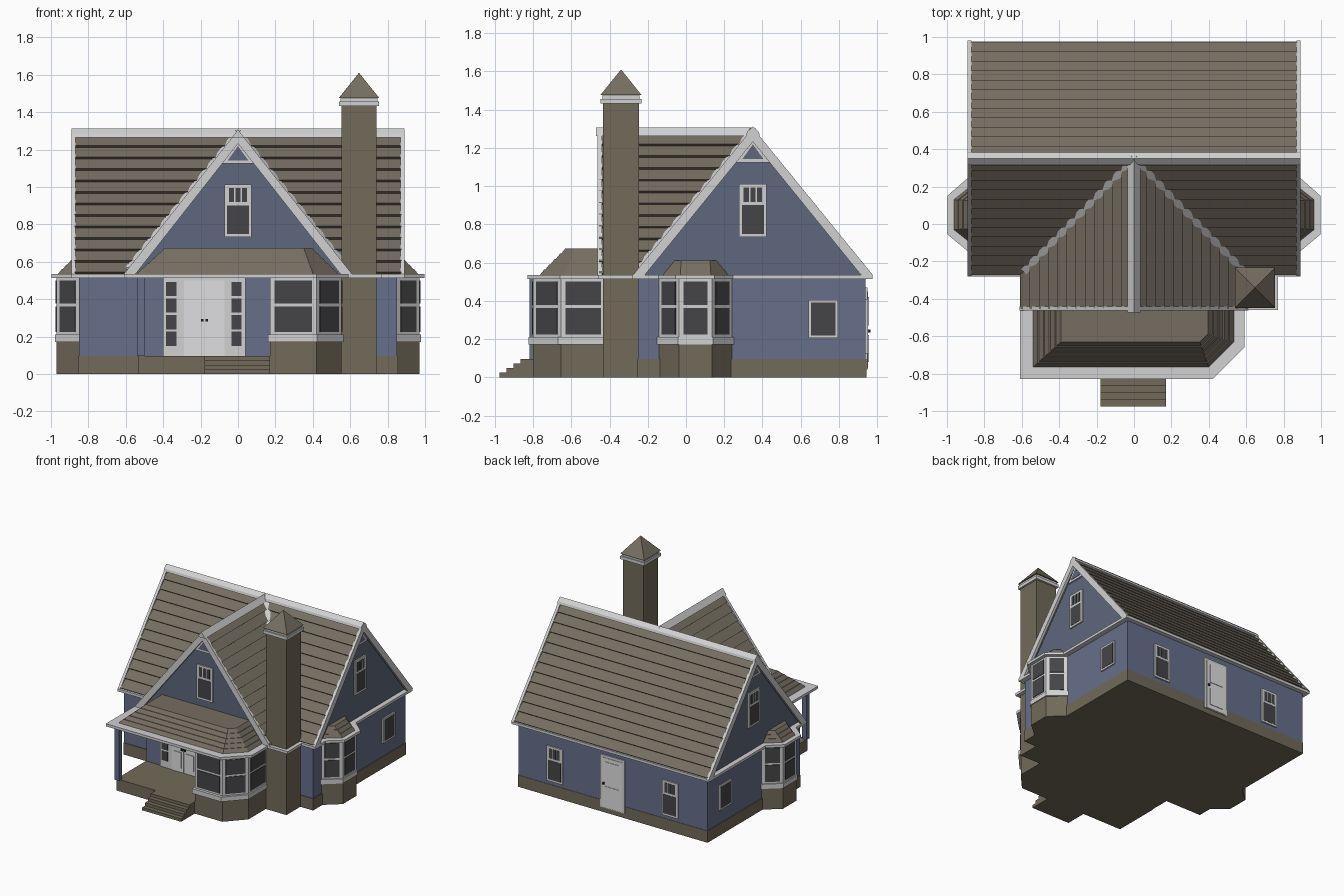
import bpy, bmesh, math
from mathutils import Vector

if "Cube" in bpy.data.objects:
    bpy.data.objects.remove(bpy.data.objects["Cube"])

# ---- colours
COL = {
    "roof_taupe": (0.18, 0.155, 0.12), "stone_taupe": (0.165, 0.145, 0.10),
    "wall_blue": (0.135, 0.16, 0.26), "gable_slate": (0.11, 0.135, 0.20),
    "trim_grey": (0.64, 0.64, 0.65), "door_white": (0.74, 0.74, 0.75),
    "glass_dark": (0.06, 0.06, 0.065), "knob_black": (0.02, 0.02, 0.02),
}
MAT = {}
for k, c in COL.items():
    MAT[k] = bpy.data.materials.new(k)
    MAT[k].diffuse_color = (*c, 1)

parts = {}


def loft(name, mat, ring_a, ring_b):
    """Solid between two rings with equal point counts, added to a named part."""
    bm = parts.setdefault(name, (mat, bmesh.new()))[1]
    a = [bm.verts.new(p) for p in ring_a]
    b = [bm.verts.new(p) for p in ring_b]
    n = len(a)
    fs = [bm.faces.new(a[::-1]), bm.faces.new(b)]
    fs += [bm.faces.new((a[i], a[(i + 1) % n], b[(i + 1) % n], b[i])) for i in range(n)]
    bmesh.ops.recalc_face_normals(bm, faces=fs)


def prism(name, mat, pts, z0, z1, top=None):
    loft(name, mat, [(x, y, z0) for x, y in pts], [(x, y, z1) for x, y in (top or pts)])


def rect(x0, x1, y0, y1):
    return [(x0, y0), (x1, y0), (x1, y1), (x0, y1)]


def frame(o, u, n):
    """Wall frame: a along the wall, z up, d outward."""
    return lambda a, z, d: (o[0] + u[0] * a + n[0] * d, o[1] + u[1] * a + n[1] * d, z)


def plate(name, mat, F, pts, d0, d1):
    loft(name, mat, [F(a, z, d0) for a, z in pts], [F(a, z, d1) for a, z in pts])


def scaled(pts, c, k):
    return [(c[0] + (x - c[0]) * k, c[1] + (y - c[1]) * k) for x, y in pts]


FRONT = frame((0, -0.42), (1, 0), (0, -1))
BACK = frame((0, 0.94), (1, 0), (0, 1))
RIGHT = frame((0.85, 0), (0, 1), (1, 0))
LEFT = frame((-0.85, 0), (0, 1), (-1, 0))

# ---- foundation, walls, porch deck and steps
prism("foundation", "stone_taupe", rect(-0.855, 0.855, -0.255, 0.943), 0, 0.095)
prism("foundation", "stone_taupe", rect(-0.53, 0.555, -0.425, -0.25), 0, 0.095)
prism("main_walls", "wall_blue", rect(-0.85, 0.85, -0.25, 0.94), 0.095, 0.516)
prism("wing_walls", "wall_blue", rect(-0.53, 0.55, -0.42, -0.25), 0.095, 0.516)
prism("porch_deck", "stone_taupe", rect(-0.535, 0.18, -0.80, -0.42), 0, 0.095)
for i in range(4):
    prism("porch_steps", "stone_taupe", rect(-0.18, 0.17, -0.975 + 0.036 * i, -0.80), 0, 0.024 * (i + 1))
prism("porch_post", "wall_blue", rect(-0.54, -0.50, -0.82, -0.78), 0.095, 0.516)

# ---- eave slabs
PORCH = [(-0.61, -0.42), (-0.61, -0.83), (0.42, -0.83), (0.59, -0.66), (0.59, -0.42)]
for r in (rect(-0.89, 0.89, -0.28, 0.975), rect(-0.61, 0.61, -0.46, -0.25),
          rect(0.5, 0.77, -0.46, -0.25), PORCH):
    prism("eaves", "trim_grey", r, 0.514, 0.535)

# ---- shingled roofs, built from overlapping rows
ZE, ZR, ROWS = 0.53, 1.268, 12


def shingle_row(i, half):
    """Cross-section of one row: (distance from ridge, height)."""
    t0, t1 = i / ROWS, (i + 1) / ROWS
    f = lambda t, o: (half * (1 - t) + o * 0.77, ZE + (ZR - ZE) * t + o * 0.64)
    return [f(t0, 0), f(t0, 0.022), f(t1, 0.006), f(t1, 0)]


for i in range(ROWS):
    for s in (-1, 1):
        sec = shingle_row(i, 0.605)
        loft("main_roof", "roof_taupe", *[[(x, 0.35 + s * h, z) for h, z in sec] for x in (-0.875, 0.875)])
        sec = shingle_row(i, 0.59)
        loft("wing_roof", "roof_taupe", [(s * h, -0.455, z) for h, z in sec],
             [(s * h, 0.355 - (ZR - z) * 0.82, z) for h, z in sec])

# ---- ridge caps and valley strips
loft("ridge_cap", "trim_grey", *[[(x, 0.35 + a, z) for a, z in
     ((-0.036, 1.265), (-0.03, 1.285), (0, 1.312), (0.03, 1.285), (0.036, 1.265))] for x in (-0.89, 0.89)])
loft("wing_ridge_cap", "trim_grey", *[[(a, y, z) for a, z in
     ((-0.034, 1.262), (0, 1.308), (0.034, 1.262))] for y in (-0.472, 0.35)])
for s in (-1, 1):
    ring = lambda x, y, z: [(x + s * 0.014, y + 0.014, z + 0.04), (x - s * 0.014, y - 0.014, z + 0.04), (x, y, z)]
    loft("valley_strips", "trim_grey", ring(0, 0.35, 1.265), ring(s * 0.59, -0.255, 0.53))


# ---- windows
def pane(F, a0, a1, z0, z1, d, name="window_glass"):
    plate(name, "glass_dark", F, rect(a0, a1, z0, z1), d - 0.004, d + 0.002)


def window(F, a0, a1, z0, z1, sash=True):
    w = a1 - a0
    plate("window_frames", "trim_grey", F, rect(a0, a1, z0, z1), -0.004, 0.011)
    if not sash:
        pane(F, a0 + 0.014, a1 - 0.014, z0 + 0.014, z1 - 0.014, 0.011)
        return
    zm = z0 + 0.6 * (z1 - z0)
    pane(F, a0 + 0.014, a1 - 0.014, z0 + 0.016, zm, 0.011)
    c = (w - 0.04) / 3
    for k in range(3):
        x = a0 + 0.02 + k * c
        pane(F, x + 0.004, x + c - 0.004, zm + 0.018, z1 - 0.018, 0.011)


# ---- gables: wall, rake boards, peak vent, window
def gable(F, c, half, d):
    plate("gable_walls", "gable_slate", F, [(c - half + 0.03, 0.53), (c + half - 0.03, 0.53), (c, 1.255)], -0.03, 0)
    for s in (-1, 1):
        plate("rake_boards", "trim_grey", F, [(c + s * (half + 0.012), 0.532), (c, 1.305), (c, 1.232),
              (c + s * (half - 0.05), 0.532)], d - 0.022, d)
    plate("peak_panels", "trim_grey", F, [(c - 0.088, 1.125), (c + 0.088, 1.125), (c, 1.25)], 0, 0.012)
    plate("peak_vents", "gable_slate", F, [(c - 0.055, 1.142), (c + 0.055, 1.142), (c, 1.218)], 0.008, 0.015)
    window(F, c - 0.072, c + 0.072, 0.733, 1.012)


gable(FRONT, 0, 0.60, 0.042)
for F in (RIGHT, LEFT):
    gable(F, 0.35, 0.618, 0.04)
    window(F, 0.64, 0.795, 0.205, 0.405, sash=False)
for s in (-1, 1):
    window(BACK, s * 0.52 - 0.072, s * 0.52 + 0.072, 0.125, 0.41)


# ---- bay windows
def bay(pts, c, faces):
    prism("bay_bases", "stone_taupe", pts, 0, 0.172)
    prism("bay_sills", "trim_grey", scaled(pts, c, 1.06), 0.172, 0.21)
    prism("bay_frames", "trim_grey", pts, 0.21, 0.516)
    for i in faces:
        p, q = Vector(pts[i]), Vector(pts[i + 1])
        L = (q - p).length
        u = (q - p) / L
        n = Vector((u.y, -u.x))
        if n.dot(p - Vector(c)) < 0:
            n = -n
        F = frame(p, u, n)
        pane(F, 0.024, L - 0.024, 0.225, 0.362, 0.003, "bay_glass")
        pane(F, 0.024, L - 0.024, 0.378, 0.5, 0.003, "bay_glass")


bay([(0.172, -0.42), (0.172, -0.80), (0.42, -0.80), (0.553, -0.655), (0.553, -0.42)], (0.36, -0.42), (1, 2, 3))


def stepped_roof(name, base, top, z0, z1, n):
    mix = lambda t: [(a[0] + (b[0] - a[0]) * t, a[1] + (b[1] - a[1]) * t) for a, b in zip(base, top)]
    for i in range(n):
        prism(name, "roof_taupe", mix(i / n), z0 + (z1 - z0) * i / n, z0 + (z1 - z0) * (i + 1) / n,
              mix((i + 0.8) / n))


for s in (-1, 1):
    bay([(s * x, y) for x, y in ((0.85, -0.14), (0.97, -0.037), (0.97, 0.137), (0.85, 0.24))],
        (s * 0.85, 0.05), (0, 1, 2))
    m = lambda pts: [(s * x, y) for x, y in pts]
    prism("eaves", "trim_grey", m([(0.85, -0.18), (0.89, -0.145), (0.998, -0.055), (0.998, 0.15), (0.89, 0.245), (0.85, 0.28)]), 0.514, 0.535)
    stepped_roof("bay_roofs", m([(0.85, -0.12), (0.963, -0.03), (0.963, 0.13), (0.85, 0.22)]),
                 m([(0.85, -0.055), (0.885, -0.025), (0.885, 0.125), (0.85, 0.155)]), 0.535, 0.612, 3)

# ---- porch roof
stepped_roof("porch_roof", [(-0.54, -0.42), (-0.54, -0.765), (0.40, -0.765), (0.535, -0.63), (0.535, -0.42)],
             [(-0.385, -0.42), (-0.385, -0.625), (0.35, -0.625), (0.39, -0.585), (0.39, -0.42)], 0.535, 0.675, 5)

# ---- chimney
CX, CY = 0.647, -0.34
sq = lambda h: rect(CX - h, CX + h, CY - h, CY + h)
prism("chimney", "stone_taupe", sq(0.093), 0, 1.435)
prism("chimney_cap", "trim_grey", sq(0.108), 1.432, 1.457)
prism("chimney_cap", "trim_grey", sq(0.098), 1.457, 1.476)
prism("chimney_roof", "roof_taupe", sq(0.108), 1.476, 1.608, sq(0.002))

# ---- front entrance: surround, sidelights, double doors
plate("entrance_surround", "trim_grey", FRONT, rect(-0.40, 0.04, 0.095, 0.512), 0, 0.012)
for x in (-0.385, -0.035):
    for k in range(4):
        z = 0.15 + k * 0.089
        pane(FRONT, x, x + 0.055, z, z + 0.076, 0.012)
for s in (-1, 1):
    x = -0.18 + s * 0.056
    plate("front_doors", "door_white", FRONT, rect(x - 0.053, x + 0.053, 0.097, 0.50), 0.01, 0.02)
    for z0, z1 in ((0.13, 0.26), (0.31, 0.47)):
        plate("door_panels", "door_white", FRONT, rect(x - 0.034, x + 0.034, z0, z1), 0.018, 0.025)
    k = -0.18 + s * 0.012
    plate("door_knobs", "knob_black", FRONT, rect(k - 0.007, k + 0.007, 0.28, 0.295), 0.018, 0.034)

# ---- back door
plate("back_door_frame", "trim_grey", BACK, rect(-0.11, 0.11, 0.04, 0.47), 0, 0.009)
plate("back_door", "door_white", BACK, rect(-0.09, 0.09, 0.045, 0.45), 0.006, 0.013)
for z0, z1 in ((0.08, 0.22), (0.27, 0.42)):
    plate("back_door_panels", "door_white", BACK, rect(-0.06, 0.06, z0, z1), 0.012, 0.017)
plate("back_door_knob", "knob_black", BACK, rect(0.066, 0.08, 0.235, 0.25), 0.012, 0.026)

# ---- make the objects
for name, (mat, bm) in parts.items():
    me = bpy.data.meshes.new(name)
    bm.to_mesh(me)
    bm.free()
    me.materials.append(MAT[mat])
    bpy.context.scene.collection.objects.link(bpy.data.objects.new(name, me))

for m in bpy.data.materials:
    if m.users and not m.is_grease_pencil:
        m.use_nodes = True
        m.node_tree.nodes["Principled BSDF"].inputs["Base Color"].default_value = m.diffuse_color
